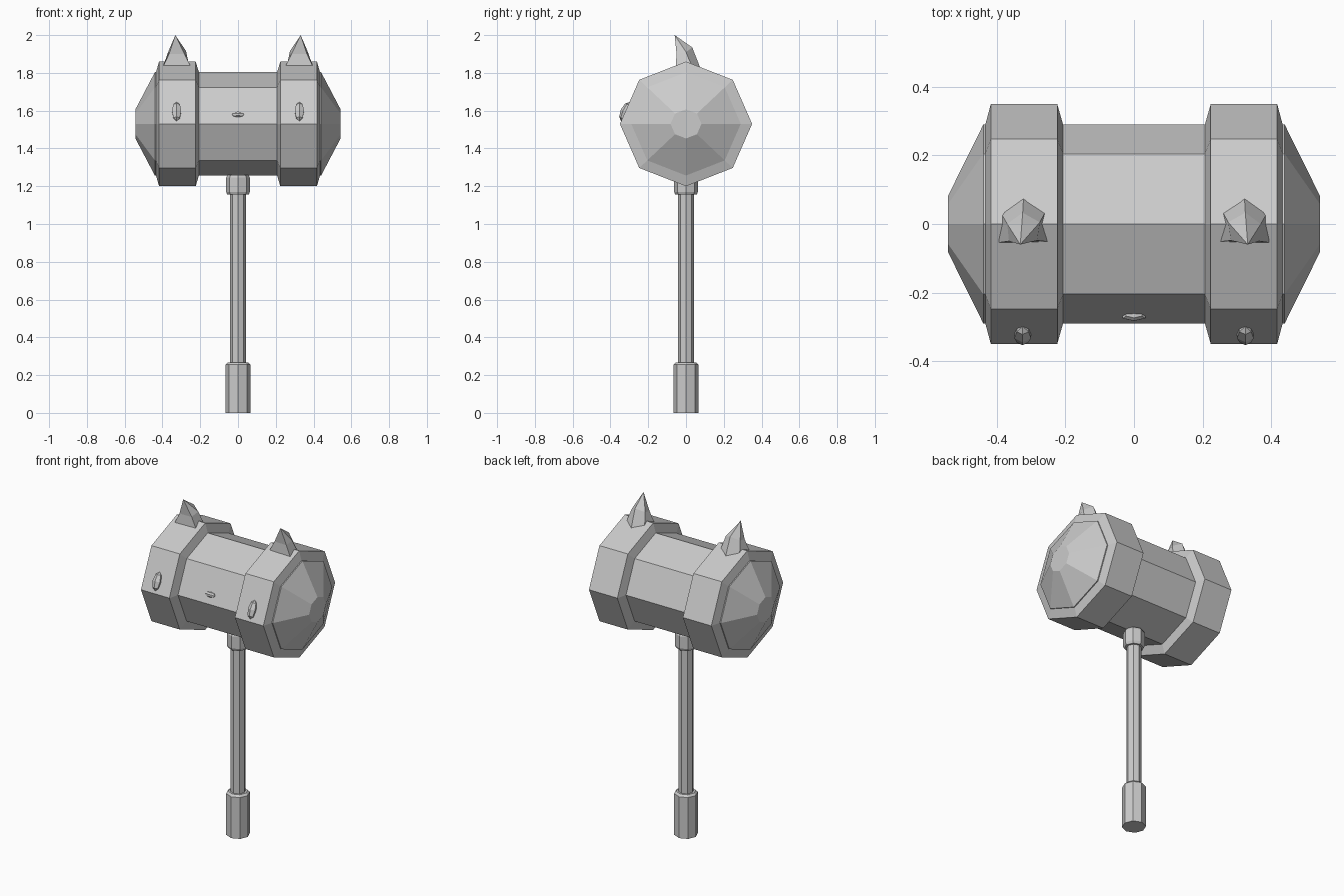
import bpy, bmesh
from math import cos, sin, pi, atan2
from mathutils import Vector, Matrix

if "Cube" in bpy.data.objects:
    bpy.data.objects.remove(bpy.data.objects["Cube"])

HEAD_Z = 1.53
SQUASH = 0.33 / 0.35   # head is slightly flatter in z than in y


def make(name, rings):
    """Skin a list of rings (equal point counts; a single point makes a tip)."""
    bm = bmesh.new()
    vs = [[bm.verts.new(p) for p in r] for r in rings]
    for a, b in zip(vs, vs[1:]):
        n = len(a)
        for i in range(n):
            j = (i + 1) % n
            if len(b) == 1:
                bm.faces.new((a[i], a[j], b[0]))
            else:
                bm.faces.new((a[i], a[j], b[j], b[i]))
    for end in (vs[0], vs[-1]):
        if len(end) > 2:
            bm.faces.new(end)
    bmesh.ops.recalc_face_normals(bm, faces=bm.faces)
    me = bpy.data.meshes.new(name)
    bm.to_mesh(me)
    bm.free()
    ob = bpy.data.objects.new(name, me)
    bpy.context.collection.objects.link(ob)
    return ob


def lathe_x(name, profile):
    """Octagonal solid along x from (x, radius) pairs."""
    return make(name, [[(x, r * cos(k * pi / 4), HEAD_Z + SQUASH * r * sin(k * pi / 4))
                        for k in range(8)] for x, r in profile])


def lathe_z(name, profile):
    """Octagonal solid along z from (z, radius) pairs."""
    return make(name, [[(r * cos(k * pi / 4), r * sin(k * pi / 4), z)
                        for k in range(8)] for z, r in profile])


def stud(name, x, z, base_r, size):
    """Low faceted stud sitting on the upper front facet of the head."""
    c = cos(pi / 4)
    a = Vector((0, -base_r, HEAD_Z))
    b = Vector((0, -base_r * c, HEAD_Z + SQUASH * base_r * c))
    p = a.lerp(b, (z - a.z) / (b.z - a.z))
    tilt = atan2(b.y - a.y, b.z - a.z)
    bm = bmesh.new()
    bmesh.ops.create_uvsphere(bm, u_segments=6, v_segments=4, radius=1)
    m = (Matrix.Translation((x, p.y, z)) @ Matrix.Rotation(-tilt, 4, 'X')
         @ Matrix.Diagonal((*size, 1)))
    bmesh.ops.transform(bm, matrix=m, verts=bm.verts)
    me = bpy.data.meshes.new(name)
    bm.to_mesh(me)
    bm.free()
    bpy.context.collection.objects.link(bpy.data.objects.new(name, me))


# Handle parts
lathe_z("grip", [(0, 0.067), (0.255, 0.067), (0.267, 0.055)])
lathe_z("shaft", [(0.25, 0.043), (1.20, 0.043)])
lathe_z("collar", [(1.155, 0.056), (1.17, 0.063), (1.245, 0.063), (1.26, 0.055)])

# Head barrel
lathe_x("head_barrel", [(-0.23, 0.29), (0.23, 0.29)])
stud("barrel_stud", 0, 1.58, 0.29, (0.038, 0.016, 0.016))

for side, s in (("left", -1), ("right", 1)):
    # Thick band and tapered striking face
    lathe_x(side + "_band", [(s * x, r) for x, r in
            ((0.207, 0.29), (0.224, 0.35), (0.418, 0.35), (0.434, 0.29))])
    lathe_x(side + "_striking_face", [(s * x, r) for x, r in
            ((0.42, 0.29), (0.44, 0.29), (0.543, 0.082))])
    # Horn curving forward: base, bend, tip
    base = [(0.245, -0.052, 1.825), (0.40, -0.055, 1.825), (0.39, 0.035, 1.825),
            (0.322, 0.082, 1.81), (0.256, 0.04, 1.825)]
    bend = [(0.283, -0.048, 1.90), (0.365, -0.05, 1.90), (0.37, 0.0, 1.91),
            (0.325, 0.033, 1.935), (0.275, 0.005, 1.915)]
    tip = [(0.332, -0.06, 2.0)]
    make(side + "_horn", [[(s * x, y, z) for x, y, z in r] for r in (base, bend, tip)])
    # Front stud on the band
    stud(side + "_stud", s * 0.325, 1.595, 0.35, (0.028, 0.026, 0.055))
